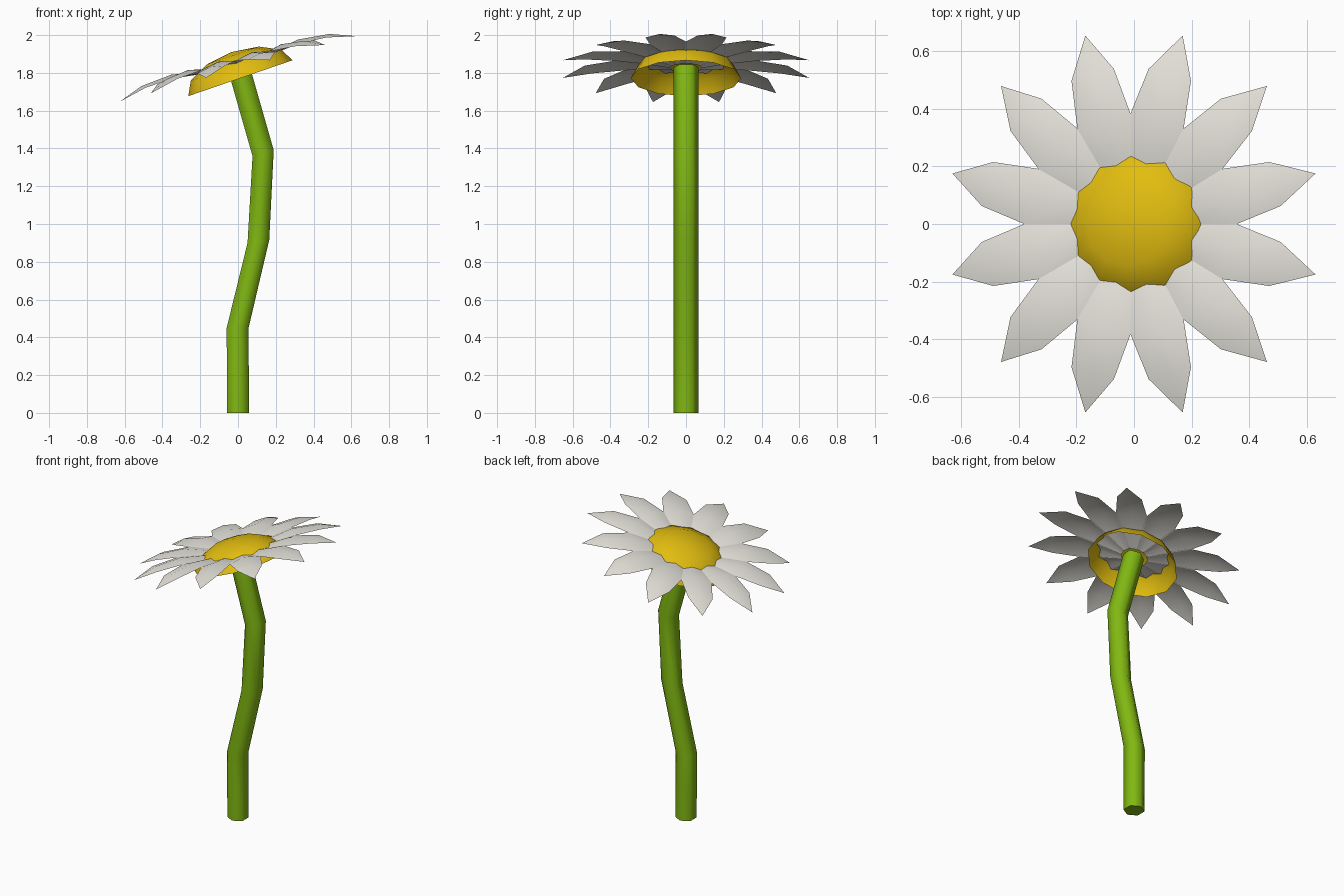
import bpy, bmesh, math
from mathutils import Matrix, Vector

if "Cube" in bpy.data.objects:
    bpy.data.objects.remove(bpy.data.objects["Cube"])


def material(name, rgb):
    m = bpy.data.materials.new(name)
    m.diffuse_color = (*rgb, 1)
    m.use_nodes = True
    m.node_tree.nodes["Principled BSDF"].inputs["Base Color"].default_value = m.diffuse_color
    return m


def finish(bm, name, mat):
    bmesh.ops.recalc_face_normals(bm, faces=bm.faces)
    for f in bm.faces:
        f.smooth = len(f.verts) < 6
    me = bpy.data.meshes.new(name)
    bm.to_mesh(me)
    bm.free()
    me.materials.append(mat)
    ob = bpy.data.objects.new(name, me)
    bpy.context.collection.objects.link(ob)
    return ob


green = material("stem green", (0.22, 0.48, 0.006))
yellow = material("centre yellow", (0.76, 0.51, 0.005))
white = material("petal white", (0.78, 0.76, 0.70))


def head_frame(x, z, degrees):
    return Matrix.Translation((x, 0, z)) @ Matrix.Rotation(math.radians(-degrees), 4, 'Y')


# Stem: hexagonal tube along a wavy path (x, z, ring tilt)
bm = bmesh.new()
rings = []
for x, z, tilt in [(0, 0, 0), (-0.002, 0.45, 0), (0.108, 0.908, 8),
                   (0.133, 1.375, 15), (0.003, 1.83, 15)]:
    frame = head_frame(x, z, tilt)
    rings.append([bm.verts.new(frame @ Vector((0.067 * math.sin(i * math.pi / 3),
                                               0.067 * math.cos(i * math.pi / 3), 0)))
                  for i in range(6)])
for a, b in zip(rings, rings[1:]):
    for i in range(6):
        j = (i + 1) % 6
        bm.faces.new((a[i], a[j], b[j], b[i]))
bm.faces.new(rings[0])
bm.faces.new(rings[-1])
finish(bm, "stem", green)

# Flower centre: open, flattened half sphere with 12 sides
bm = bmesh.new()
bmesh.ops.create_uvsphere(bm, u_segments=12, v_segments=6, radius=0.292)
bmesh.ops.delete(bm, geom=[v for v in bm.verts if v.co.z < -0.01], context='VERTS')
bmesh.ops.scale(bm, vec=(1, 1, 0.5), verts=bm.verts)
bmesh.ops.transform(bm, matrix=head_frame(0.013, 1.772, 19), verts=bm.verts)
finish(bm, "flower_centre", yellow)

# Petals: twelve thin arched leaves (distance, half width, height, edge drop)
profile = [(0.08, 0.021, 0.01, 0.004), (0.23, 0.066, 0.044, 0.012),
           (0.36, 0.1, 0.066, 0.02), (0.535, 0.079, 0.05, 0.014)]
bm = bmesh.new()
for k in range(12):
    frame = head_frame(0, 1.82, 15.5) @ Matrix.Rotation(math.radians(15 + 30 * k), 4, 'Z')
    rows = [[bm.verts.new(frame @ Vector((r, s * w, h - abs(s) * d))) for s in (-1, 0, 1)]
            for r, w, h, d in profile]
    tip = bm.verts.new(frame @ Vector((0.676, 0, 0)))
    for a, b in zip(rows, rows[1:]):
        for i in range(2):
            bm.faces.new((a[i], b[i], b[i + 1], a[i + 1]))
    for i in range(2):
        bm.faces.new((rows[-1][i], tip, rows[-1][i + 1]))
# keep the normals pointing up
for f in bm.faces:
    f.normal_update()
petals = finish(bm, "petals", white)
bm = bmesh.new()
bm.from_mesh(petals.data)
for f in bm.faces:
    f.normal_update()
bmesh.ops.reverse_faces(bm, faces=[f for f in bm.faces if f.normal.z < 0])
bm.to_mesh(petals.data)
bm.free()
